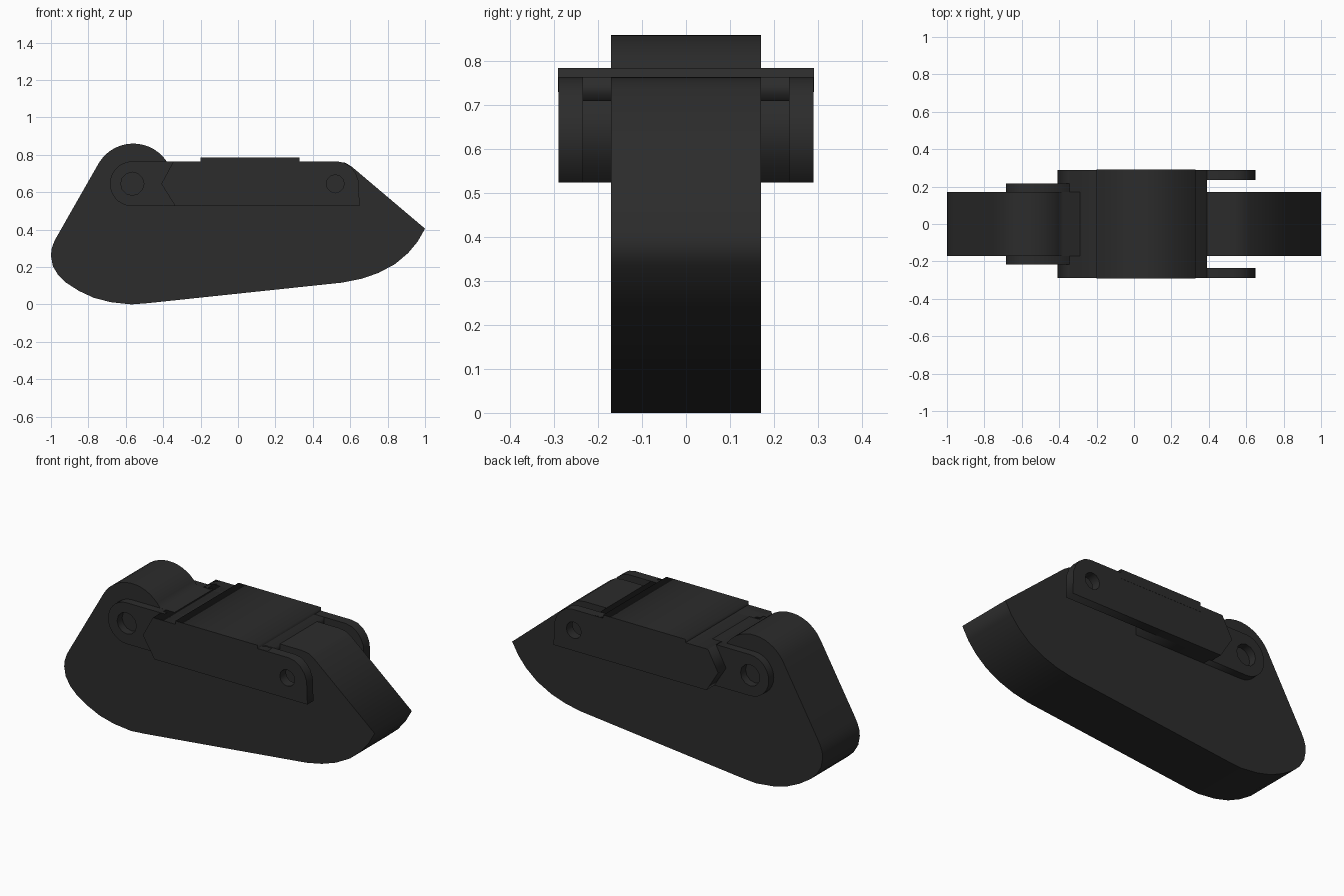
import bpy
from math import cos, sin, radians

if "Cube" in bpy.data.objects:
    bpy.data.objects.remove(bpy.data.objects["Cube"])

mat = bpy.data.materials.new("dark_metal")
mat.diffuse_color = (0.025, 0.025, 0.025, 1)
mat.use_nodes = True
mat.node_tree.nodes["Principled BSDF"].inputs["Base Color"].default_value = mat.diffuse_color


def arc(cx, cz, r, a0, a1, n):
    return [(cx + r * cos(radians(a0 + (a1 - a0) * i / n)),
             cz + r * sin(radians(a0 + (a1 - a0) * i / n))) for i in range(n + 1)]


def circle(cx, cz, r, n=12):
    return arc(cx, cz, r, 0, 360, n)[:-1]


def slab(name, loops, y0, y1):
    """Extrude an XZ outline (further loops are holes) from y0 to y1."""
    cu = bpy.data.curves.new(name, 'CURVE')
    cu.dimensions = '2D'
    cu.fill_mode = 'BOTH'
    cu.extrude = abs(y1 - y0) / 2
    for loop in loops:
        sp = cu.splines.new('POLY')
        sp.points.add(len(loop) - 1)
        for p, (x, z) in zip(sp.points, loop):
            p.co = (x, z, 0, 1)
        sp.use_cyclic_u = True
    ob = bpy.data.objects.new(name, cu)
    bpy.context.collection.objects.link(ob)
    ob.location.y = (y0 + y1) / 2
    ob.rotation_euler.x = radians(90)
    bpy.ops.object.select_all(action='DESELECT')
    ob.select_set(True)
    bpy.context.view_layer.objects.active = ob
    bpy.ops.object.convert(target='MESH')
    ob = bpy.context.object
    ob.data.materials.clear()
    ob.data.materials.append(mat)
    return ob


def rect(x0, x1, z0, z1):
    return [(x0, z0), (x1, z0), (x1, z1), (x0, z1)]


# main body: knuckle arc, rounded heel, curved sole and pointed toe
body = arc(-0.56, 0.645, 0.215, 34, 150, 14) + [
    (-0.97, 0.36), (-0.985, 0.33), (-0.997, 0.295), (-1, 0.26), (-0.99, 0.205),
    (-0.96, 0.155), (-0.92, 0.117), (-0.85, 0.072), (-0.77, 0.035), (-0.68, 0.012),
    (-0.57, 0), (-0.48, 0.007), (0.56, 0.117), (0.66, 0.137), (0.75, 0.168),
    (0.84, 0.216), (0.91, 0.275), (0.96, 0.335), (1, 0.405),
    (0.61, 0.735), (0.575, 0.757), (0.53, 0.763)]
slab("body", [body], -0.171, 0.171)

# top bridge and raised strap across it
slab("top_bridge", [rect(-0.345, 0.39, 0.71, 0.765)], -0.288, 0.288)
slab("top_strap", [rect(-0.2, 0.33, 0.73, 0.785)], -0.291, 0.291)

lug = arc(-0.565, 0.645, 0.12, 90, 270, 14) + [(-0.32, 0.525), (-0.32, 0.765)]
arm = [(-0.41, 0.645), (-0.335, 0.525), (0.65, 0.525), (0.645, 0.66), (0.63, 0.70),
       (0.605, 0.733), (0.57, 0.757), (0.53, 0.765), (-0.345, 0.765)]

for s, side in ((-1, "front"), (1, "back")):
    # rear pivot lug with hole
    slab(side + "_lug", [lug, circle(-0.565, 0.645, 0.062)], s * 0.17, s * 0.217)
    # side arm with pin hole, and the solid spacer behind it
    slab(side + "_arm", [arm, circle(0.52, 0.645, 0.048)], s * 0.234, s * 0.29)
    slab(side + "_arm_spacer", [[(-0.41, 0.645), (-0.335, 0.525), (0.13, 0.525),
                                 (0.13, 0.765), (-0.345, 0.765)]], s * 0.17, s * 0.235)
